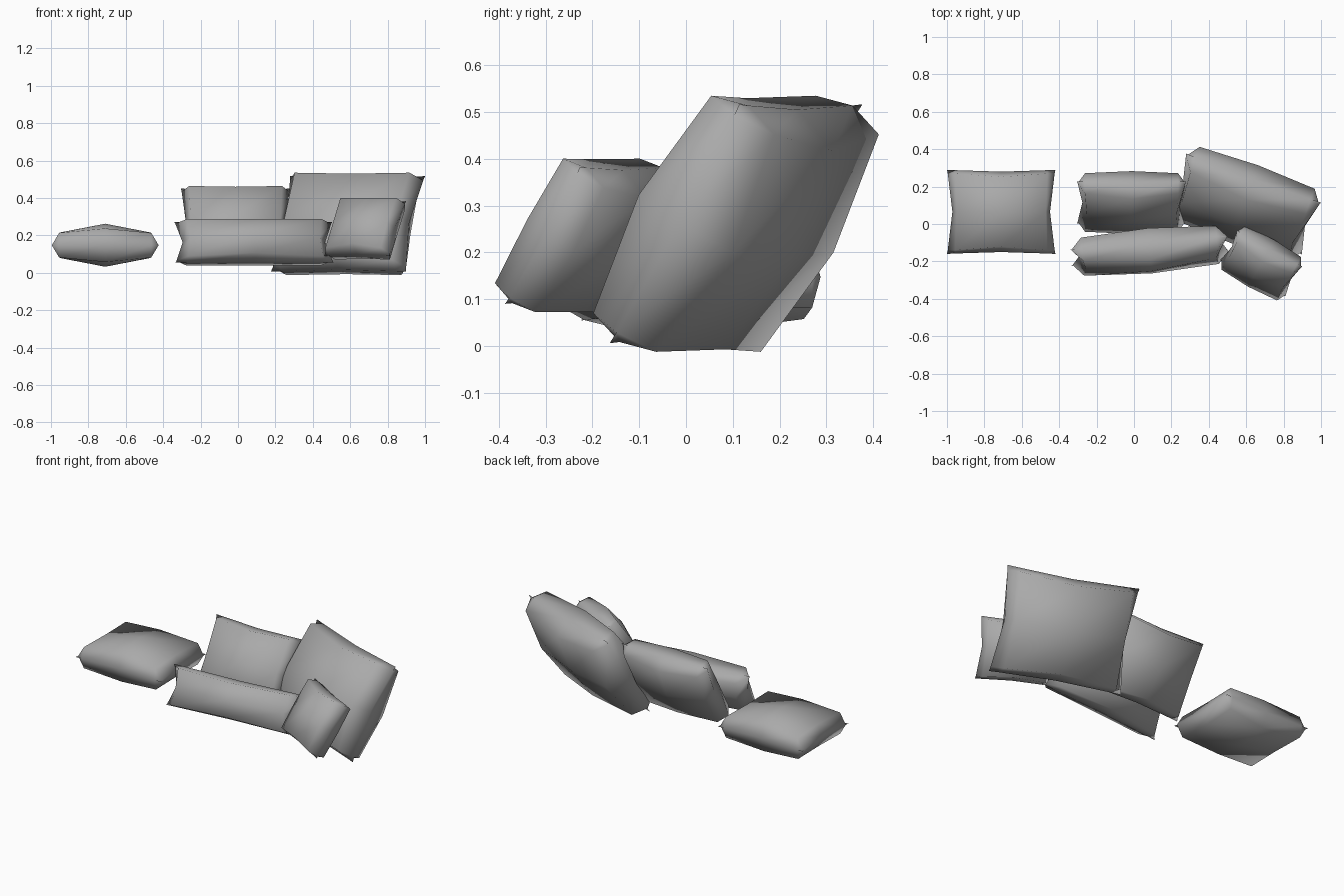
import bpy, math

if "Cube" in bpy.data.objects:
    bpy.data.objects.remove(bpy.data.objects["Cube"])

RING = (0, 1, 2, 1, 0)                       # seam, inner ring, middle
SIGN = (-1, -1, 0, 1, 1)

# (distance along width, along height, puff) for each ring pair
SHAPE = {(0, 0): (1.0, 1.0, 0), (0, 1): (0.985, 0.91, 0), (0, 2): (0.90, 0, 0),
         (1, 0): (0.85, 0.99, 0), (2, 0): (0, 0.955, 0),
         (1, 1): (0.85, 0.91, 0.57), (2, 1): (0, 0.83, 0.78), (2, 2): (0, 0, 1.0)}

grey = bpy.data.materials.new("grey_fabric")
grey.diffuse_color = (0.4, 0.4, 0.4, 1)
grey.use_nodes = True
grey.node_tree.nodes["Principled BSDF"].inputs["Base Color"].default_value = grey.diffuse_color


def pillow(name, width, height, thick, centre, tilt=0, yaw=0, side_puff=0.65, sharp=80):
    """Low-poly cushion: two puffed 4x4 panels sharing a pinched seam."""
    shape = dict(SHAPE)
    shape[1, 2] = (0.82, 0, side_puff)
    verts, faces, index = [], [], {}
    for side in (1, -1):
        for i in range(5):
            for j in range(5):
                u, v, h = shape[RING[i], RING[j]]
                if h == 0 and side == -1:
                    index[side, i, j] = index[1, i, j]
                    continue
                index[side, i, j] = len(verts)
                verts.append((SIGN[i] * u * width / 2, SIGN[j] * v * height / 2,
                              side * h * thick / 2))
        for i in range(4):
            for j in range(4):
                f = [index[side, i, j], index[side, i + 1, j],
                     index[side, i + 1, j + 1], index[side, i, j + 1]]
                faces.append(f if side == 1 else f[::-1])
    mesh = bpy.data.meshes.new(name)
    mesh.from_pydata(verts, [], faces)
    mesh.update()
    mesh.materials.append(grey)
    ob = bpy.data.objects.new(name, mesh)
    bpy.context.collection.objects.link(ob)
    ob.location = centre
    ob.rotation_euler = (math.radians(tilt), 0, math.radians(yaw))
    bpy.ops.object.select_all(action='DESELECT')
    ob.select_set(True)
    bpy.context.view_layer.objects.active = ob
    bpy.ops.object.shade_smooth_by_angle(angle=math.radians(sharp))
    return ob


# Cushion lying flat on the left
pillow("flat_pillow", 0.58, 0.45, 0.23, (-0.71, 0.065, 0.147), side_puff=0.6)
# Leaning cushions at the back
pillow("back_middle_pillow", 0.585, 0.45, 0.22, (-0.013, 0.115, 0.255), 60)
pillow("back_large_pillow", 0.77, 0.59, 0.29, (0.588, 0.107, 0.261), 60, -20, side_puff=0.85)
# Long bolster and small cushion in front
pillow("bolster_pillow", 0.85, 0.235, 0.235, (0.085, -0.143, 0.163), 68, 5, sharp=180)
pillow("small_front_pillow", 0.40, 0.345, 0.205, (0.68, -0.21, 0.236), 58, -29, sharp=110)
